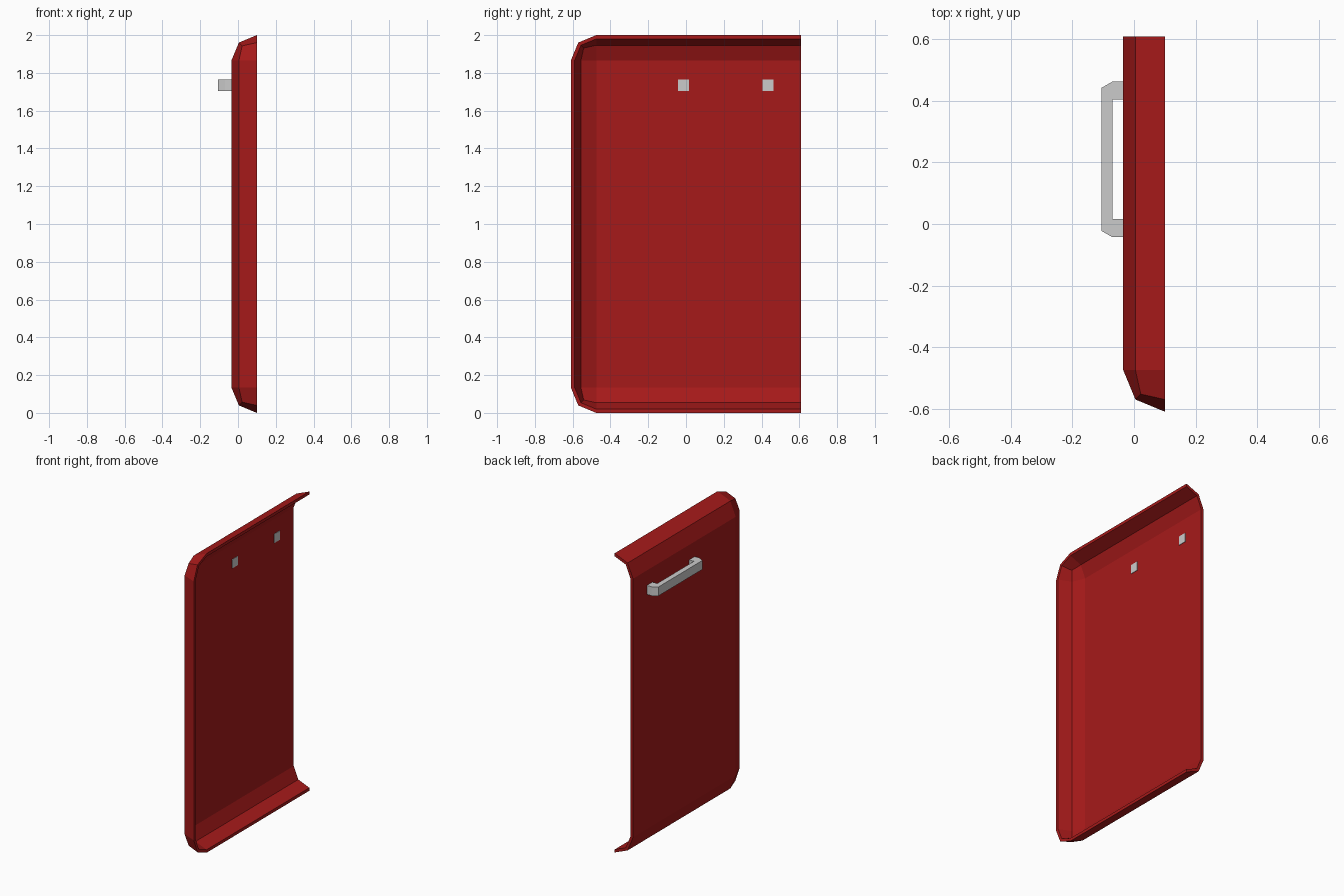
import bpy, bmesh
from mathutils import Vector

if "Cube" in bpy.data.objects:
    bpy.data.objects.remove(bpy.data.objects["Cube"])

R, T = 0.135, 0.02          # corner radius and wall thickness
X0, X1 = -0.035, 0.1        # outer face and rim
Y0, Y1 = -0.61, 0.61


def finish(bm, name, mat=None):
    bmesh.ops.recalc_face_normals(bm, faces=bm.faces)
    me = bpy.data.meshes.new(name)
    bm.to_mesh(me)
    bm.free()
    ob = bpy.data.objects.new(name, me)
    bpy.context.collection.objects.link(ob)
    if mat:
        me.materials.append(mat)
    return ob


red = bpy.data.materials.new("dark_red")
red.diffuse_color = (0.38, 0.01, 0.01, 1)
red.use_nodes = True
red.node_tree.nodes["Principled BSDF"].inputs["Base Color"].default_value = red.diffuse_color

# Door panel: bevelled box, cut open at the rim and at the straight end
bm = bmesh.new()
bmesh.ops.create_cube(bm, size=1)
for v in bm.verts:
    v.co = Vector((X0 if v.co.x < 0 else 0.7, Y0 if v.co.y < 0 else 1.2, 0 if v.co.z < 0 else 2))
bmesh.ops.bevel(bm, geom=bm.edges[:], offset=R, offset_type='OFFSET',
                segments=2, profile=0.5, affect='EDGES')
for co, no in (((X1, 0, 0), (1, 0, 0)), ((0, Y1, 0), (0, 1, 0))):
    bmesh.ops.bisect_plane(bm, geom=bm.verts[:] + bm.edges[:] + bm.faces[:], dist=1e-4,
                           plane_co=co, plane_no=no, clear_outer=True)

# Inner skin: shrink each point towards the centre of its rounding, then close the rim
outer_faces = bm.faces[:]
rim = [e for e in bm.edges if e.is_boundary]
inner = {}
for v in bm.verts[:]:
    c = Vector((X1, max(v.co.y, Y0 + R), min(max(v.co.z, R), 2 - R)))
    inner[v] = bm.verts.new(c + (v.co - c) * (R - T) / R)
for f in outer_faces:
    bm.faces.new([inner[v] for v in reversed(f.verts)])
for e in rim:
    a, b = e.verts
    bm.faces.new((a, b, inner[b], inner[a]))
finish(bm, "door_panel", red)

# Handle: bracket outline in x/y, extruded upwards; its feet pass through the panel
half = [(-0.012, 0.253), (-0.07, 0.253), (-0.105, 0.233)]
gap = [(-0.07, 0.194), (-0.012, 0.194)]
mid_y, z0, z1 = 0.21, 1.705, 1.765
bm = bmesh.new()
outline = half + [(x, -y) for x, y in reversed(half)] + \
    [(x, -y) for x, y in reversed(gap)] + gap
face = bm.faces.new([bm.verts.new((x, y + mid_y, z0)) for x, y in outline])
ext = bmesh.ops.extrude_face_region(bm, geom=[face])
bmesh.ops.translate(bm, vec=(0, 0, z1 - z0),
                    verts=[g for g in ext["geom"] if isinstance(g, bmesh.types.BMVert)])
finish(bm, "handle")
